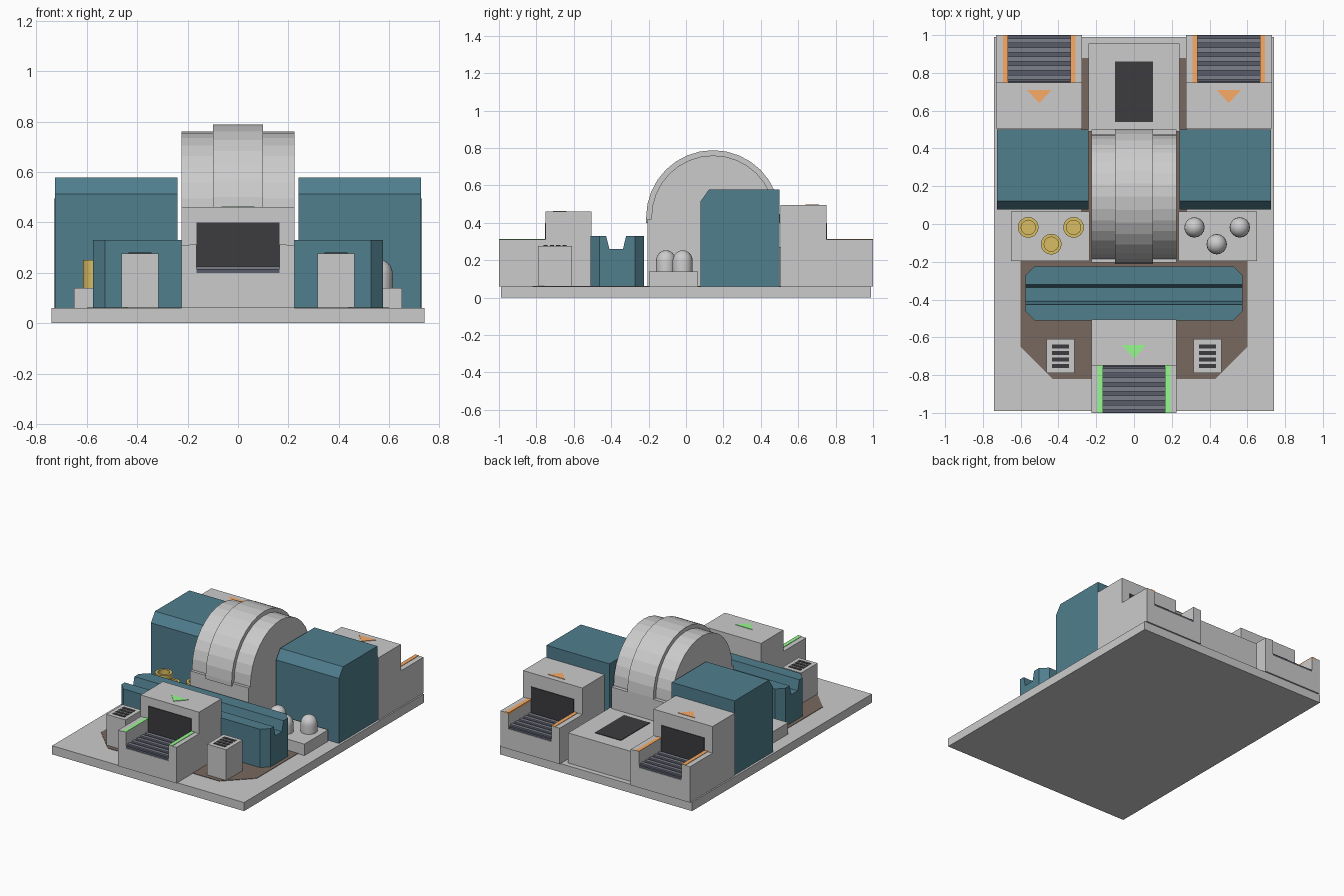
import bpy, bmesh, math
from mathutils import Vector

if "Cube" in bpy.data.objects:
    bpy.data.objects.remove(bpy.data.objects["Cube"])


def material(name, rgb):
    m = bpy.data.materials.new(name)
    m.diffuse_color = (*rgb, 1)
    m.use_nodes = True
    m.node_tree.nodes["Principled BSDF"].inputs["Base Color"].default_value = m.diffuse_color
    return m


TEAL = material("teal", (.08, .21, .27))
BROWN = material("brown", (.19, .14, .115))
DARK = material("dark", (.045, .045, .05))
SLATE = material("slate", (.10, .11, .145))
RIB = material("rib", (.2, .21, .26))
GOLD = material("gold", (.69, .51, .125))
ORANGE = material("orange", (.95, .41, .13))
GREEN = material("green", (.31, .95, .28))


def finish(name, bm, mat=None):
    bmesh.ops.recalc_face_normals(bm, faces=bm.faces)
    me = bpy.data.meshes.new(name)
    bm.to_mesh(me)
    bm.free()
    ob = bpy.data.objects.new(name, me)
    bpy.context.collection.objects.link(ob)
    if mat:
        me.materials.append(mat)
    return ob


def boxes(name, items, mat=None):
    """One object of boxes, each (x0, x1, y0, y1, z0, z1)."""
    bm = bmesh.new()
    for x0, x1, y0, y1, z0, z1 in items:
        vs = bmesh.ops.create_cube(bm, size=1)["verts"]
        for v in vs:
            v.co = Vector((x1 if v.co.x > 0 else x0,
                           y1 if v.co.y > 0 else y0,
                           z1 if v.co.z > 0 else z0))
    return finish(name, bm, mat)


def prism(name, pts, axis, a, b, mat=None, corner_bevel=0):
    """Profile extruded from a to b: along x from (y, z), or along z from (x, y)."""
    bm = bmesh.new()
    f = bm.faces.new([bm.verts.new((a, *p) if axis == "x" else (*p, a)) for p in pts])
    ext = bmesh.ops.extrude_face_region(bm, geom=[f])["geom"]
    shift = Vector((b - a, 0, 0)) if axis == "x" else Vector((0, 0, b - a))
    bmesh.ops.translate(bm, vec=shift, verts=[e for e in ext if isinstance(e, bmesh.types.BMVert)])
    bmesh.ops.recalc_face_normals(bm, faces=bm.faces)
    if corner_bevel:
        ends = [e for e in bm.edges
                if abs((e.verts[0].co - e.verts[1].co).normalized().z) > .999]
        bmesh.ops.bevel(bm, geom=ends, offset=corner_bevel, segments=1, affect="EDGES")
    return finish(name, bm, mat)


def lathe(name, x, y, profile, sides, mat=None, smooth=False):
    """Revolve (radius, z) points around a vertical axis."""
    bm = bmesh.new()
    vs = [bm.verts.new((r, 0, z)) for r, z in profile]
    es = [bm.edges.new(p) for p in zip(vs, vs[1:])]
    bmesh.ops.spin(bm, geom=vs + es, cent=(0, 0, 0), axis=(0, 0, 1),
                   angle=math.tau, steps=sides)
    bmesh.ops.remove_doubles(bm, verts=bm.verts, dist=1e-4)
    ob = finish(name, bm, mat)
    ob.location = (x, y, 0)
    if smooth:
        bpy.context.view_layer.objects.active = ob
        ob.select_set(True)
        bpy.ops.object.shade_smooth_by_angle(angle=math.radians(35))
        ob.select_set(False)


def port(name, cx, d, half, top, accent):
    """Conveyor mouth whose open end faces d along y."""
    def bx(x0, x1, y0, y1, z0, z1):
        return (cx + x0, cx + x1, *sorted((d * y0, d * y1)), z0, z1)
    rails = [bx(*s, .75, 1, .06, .31) for s in ((-half, -.165), (.165, half))]
    boxes(name + "_housing", [bx(-half, half, .505, .75, .06, top),
                              bx(-.165, .165, .75, 1, .06, .2)] + rails)
    boxes(name + "_belt", [bx(-.165, .165, .75, .997, .2, .215)], SLATE)
    boxes(name + "_belt_ribs", [bx(-.165, .165, y, y + .025, .21, .225)
                                for y in (.765, .813, .861, .909, .957)], RIB)
    boxes(name + "_opening", [bx(-.165, .165, .74, .755, .215, .4)], DARK)
    boxes(name + "_rail_strips", [bx(*s, .75, 1, .30, .313)
                                  for s in ((-.192, -.165), (.165, .192))], accent)
    ya = d * .675
    prism(name + "_arrow", [(cx - .065, ya + .035), (cx + .065, ya + .035), (cx, ya - .035)],
          "z", top - .005, top + .003, accent)


# Base plate and dark floor marking
boxes("base_plate", [(-.74, .74, -.99, .99, 0, .06)])
half_floor = [(.43, -.82), (.6, -.65), (.6, -.19), (.28, -.19), (.28, .88)]
prism("floor_marking", half_floor + [(-x, y) for x, y in reversed(half_floor)],
      "z", .05, .063, BROWN)

# Conveyor ports: one in front, two at the back
port("front_port", 0, -1, .225, .46, GREEN)
port("rear_right_port", .502, 1, .228, .495, ORANGE)
port("rear_left_port", -.502, 1, .228, .495, ORANGE)

# Central drum with a raised middle band
CY, CZ = .145, .43


def arch(r, n, bottom):
    pts = [(CY - r * math.cos(math.pi * i / n), CZ + r * math.sin(math.pi * i / n))
           for i in range(n + 1)]
    return pts + [(CY + r, bottom), (CY - r, bottom)]


prism("drum", arch(.33, 16, .06), "x", -.225, .225)
prism("drum_band", arch(.358, 16, .40), "x", -.1, .1)
boxes("drum_base", [(-.225, .225, -.205, .5, .06, .42)])

# Low rear block with dark hatch
boxes("rear_block", [(-.24, .24, .49, .955, .06, .27)])
boxes("rear_hatch", [(-.1, .1, .54, .86, .26, .274)], DARK)

# Grooved cross bar with clipped corners
prism("cross_bar", [(-.51, .06), (-.225, .06), (-.225, .33), (-.32, .33),
                    (-.337, .26), (-.41, .26), (-.427, .33), (-.51, .33)],
      "x", -.575, .575, TEAL, corner_bevel=.048)

for side, s in (("left", -1), ("right", 1)):
    def span(a, b):
        return sorted((s * a, s * b))

    # Big chamfered side housing
    prism(side + "_housing", [(.077, .06), (.5, .06), (.5, .577), (.122, .577), (.077, .513)],
          "x", *span(.24, .725), TEAL)
    # Pad that carries tubes or domes
    boxes(side + "_pad", [(*span(.235, .65), -.197, .065, .06, .14)])
    # Small vent box with slots
    boxes(side + "_vent_box", [(*span(.315, .462), -.79, -.61, .06, .277)])
    boxes(side + "_vent_slots", [(*span(.343, .434), y - .011, y + .011, .27, .28)
                                 for y in (-.751, -.717, -.683, -.649)], DARK)
    # Three fittings per pad
    for i, (x, y) in enumerate(((.32, -.018), (.56, -.018), (.438, -.107))):
        if s > 0:
            dome = [(.054 * math.cos(a), .195 + .058 * math.sin(a))
                    for a in (math.pi / 2 * k / 5 for k in range(6))]
            lathe(f"dome_{i}", x, y, [(0, .13), (.054, .13)] + dome[:-1] + [(0, .253)],
                  16, smooth=True)
        else:
            lathe(f"tube_{i}", -x, y, [(0, .13), (.055, .13), (.055, .25), (.038, .25),
                                       (.038, .16), (0, .16)], 16, GOLD, smooth=True)
